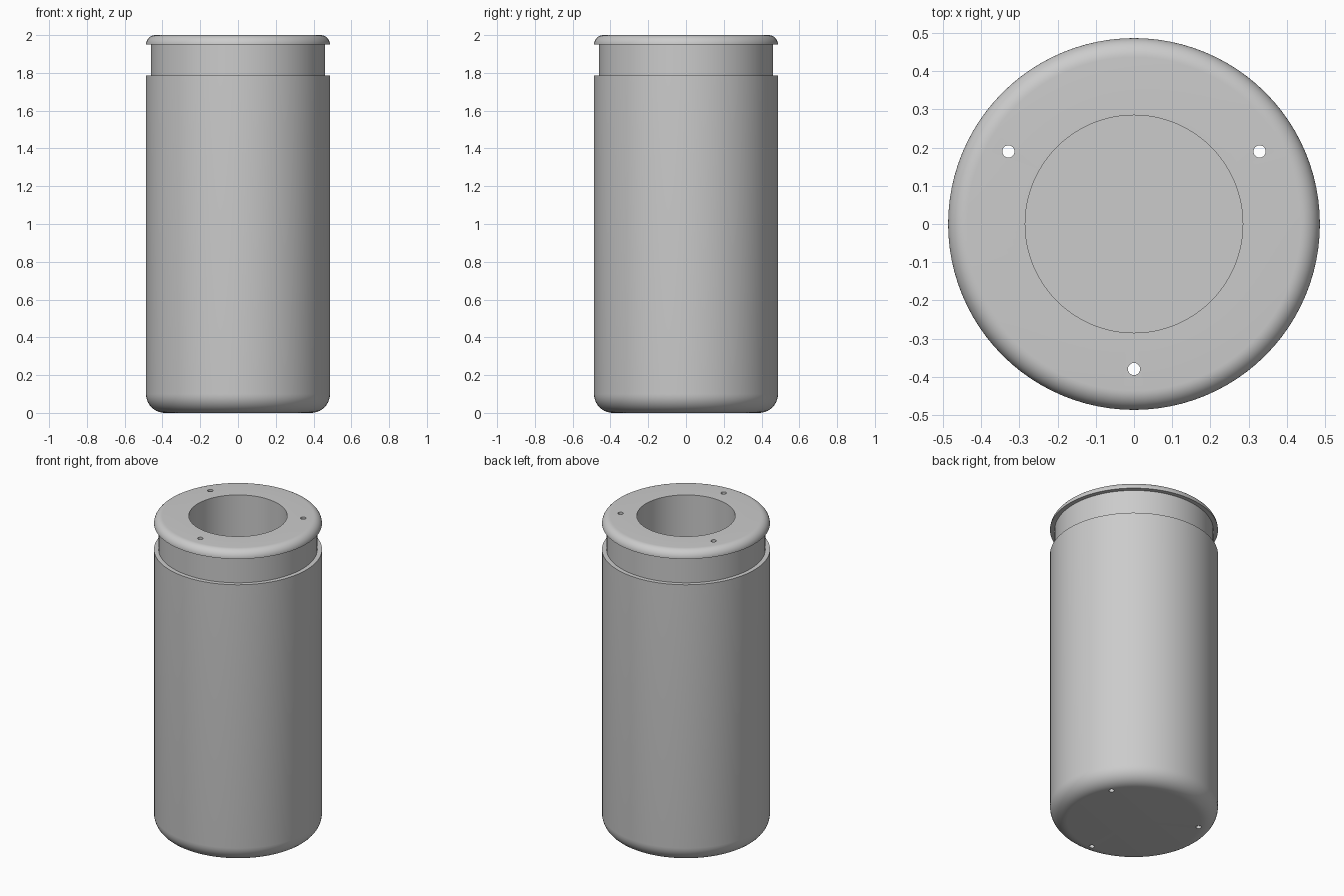
import bpy, bmesh, math

if "Cube" in bpy.data.objects:
    bpy.data.objects.remove(bpy.data.objects["Cube"])

SEGMENTS = 96
R, NECK_R, BORE_R = 0.487, 0.46, 0.285
FLOOR_Z, LEDGE_Z, LID_Z, TOP_Z = 0.10, 1.785, 1.95, 2.0

grey = bpy.data.materials.new("light grey")
grey.diffuse_color = (0.6, 0.6, 0.6, 1)
grey.use_nodes = True
grey.node_tree.nodes["Principled BSDF"].inputs["Base Color"].default_value = grey.diffuse_color


def arc(cx, cz, r, start, end, steps=10):
    """Points of a rounded corner in the (radius, z) plane."""
    return [(cx + r * math.cos(math.radians(start + (end - start) * i / steps)),
             cz + r * math.sin(math.radians(start + (end - start) * i / steps)))
            for i in range(steps + 1)]


def lathe(name, profile, closed):
    """Spin a profile around the z axis."""
    bm = bmesh.new()
    verts = [bm.verts.new((r, 0, z)) for r, z in profile]
    pairs = list(zip(verts, verts[1:]))
    if closed:
        pairs.append((verts[-1], verts[0]))
    edges = [bm.edges.new(p) for p in pairs]
    bmesh.ops.spin(bm, geom=verts + edges, cent=(0, 0, 0), axis=(0, 0, 1),
                   angle=2 * math.pi, steps=SEGMENTS)
    bmesh.ops.remove_doubles(bm, verts=bm.verts, dist=1e-5)
    bmesh.ops.recalc_face_normals(bm, faces=bm.faces)
    mesh = bpy.data.meshes.new(name)
    bm.to_mesh(mesh)
    bm.free()
    mesh.materials.append(grey)
    obj = bpy.data.objects.new(name, mesh)
    bpy.context.collection.objects.link(obj)
    return obj


# Container: rounded base, straight wall, stepped neck and deep bore
container = lathe("container", [(0, 0)] + arc(R - 0.1, 0.1, 0.1, -90, 0) + [
    (R, LEDGE_Z), (NECK_R, LEDGE_Z), (NECK_R, LID_Z),
    (BORE_R, LID_Z), (BORE_R, FLOOR_Z), (0, FLOOR_Z)], False)

# Lid ring: flat underside and rounded outer rim
lid = lathe("lid_ring", [(BORE_R, LID_Z)] +
            arc(R - 0.05, LID_Z, 0.05, 0, 90) + [(BORE_R, TOP_Z)], True)

# Three bolt holes running through the full height
cutters = []
for i in range(3):
    a = math.radians(-90 + 120 * i)
    bpy.ops.mesh.primitive_cylinder_add(
        vertices=24, radius=0.016, depth=2.4,
        location=(0.38 * math.cos(a), 0.38 * math.sin(a), 1))
    cutter = bpy.context.object
    cutter.name = f"bolt_hole_cutter_{i + 1}"
    cutter.data.materials.append(grey)
    cutters.append(cutter)

for part in (container, lid):
    bpy.ops.object.select_all(action='DESELECT')
    part.select_set(True)
    bpy.context.view_layer.objects.active = part
    for cutter in cutters:
        mod = part.modifiers.new("bolt_hole", 'BOOLEAN')
        mod.operation, mod.solver, mod.object = 'DIFFERENCE', 'EXACT', cutter
        bpy.ops.object.modifier_apply(modifier=mod.name)
    bpy.ops.object.shade_smooth_by_angle(angle=math.radians(30))

for cutter in cutters:
    bpy.data.objects.remove(cutter, do_unlink=True)
